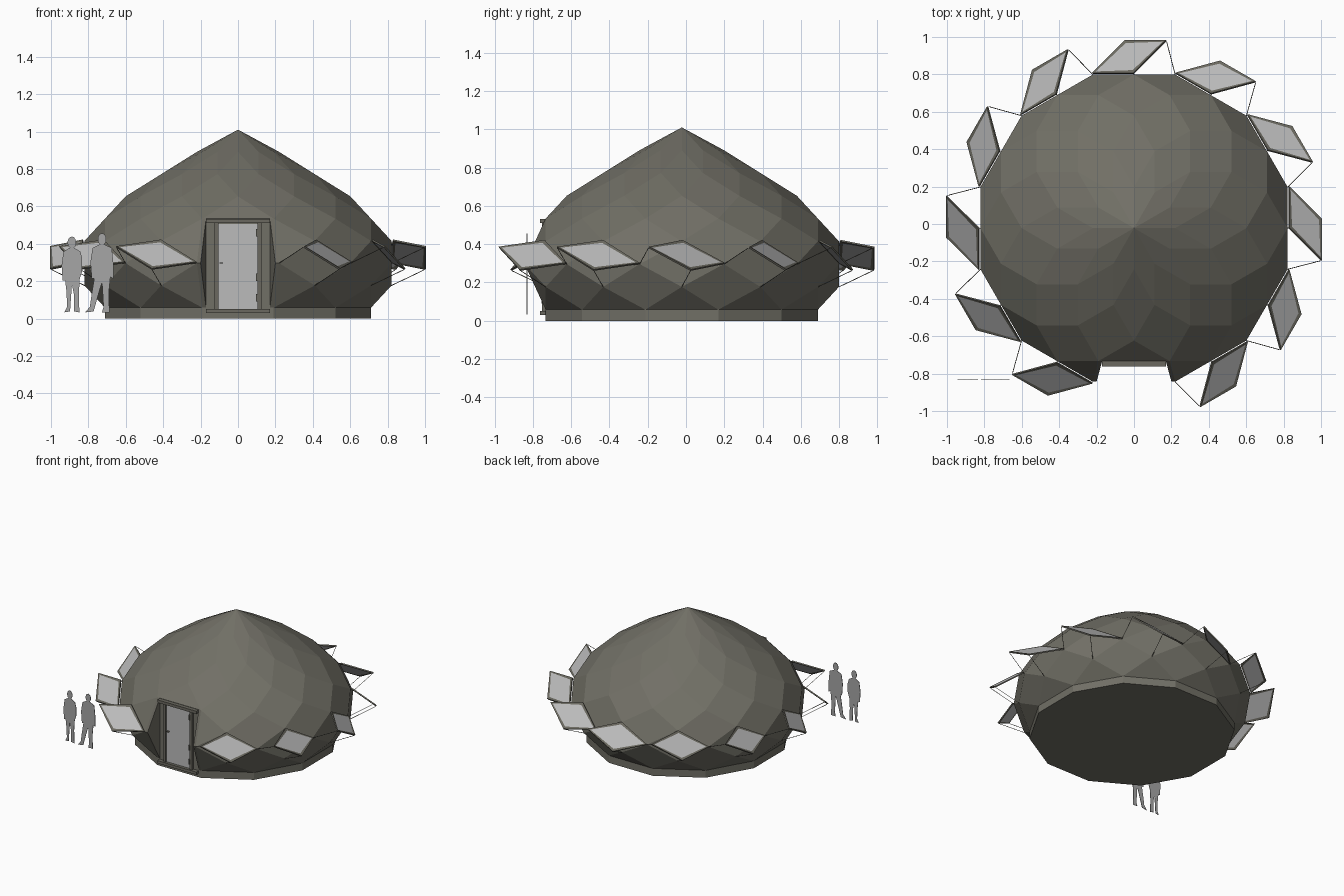
import bpy, bmesh, math
from mathutils import Vector, Matrix

if "Cube" in bpy.data.objects:
    bpy.data.objects.remove(bpy.data.objects["Cube"])

CY = -0.022                 # dome axis sits slightly forward
TOP, STEP, R = 1.01, 0.119, 0.85
FRONT = 18                  # angles are counted in 15 degree steps


def mat(name, r, g, b):
    m = bpy.data.materials.new(name)
    m.diffuse_color = (r, g, b, 1)
    m.use_nodes = True
    m.node_tree.nodes["Principled BSDF"].inputs["Base Color"].default_value = m.diffuse_color
    return m


OLIVE = mat("olive_shell", 0.165, 0.16, 0.132)
TRIM = mat("olive_trim", 0.145, 0.14, 0.115)
GLASS = mat("pale_glass", 0.5, 0.5, 0.5)
GREY = mat("figure_grey", 0.38, 0.38, 0.38)


def finish(bm, name, mats, fix=True):
    if fix:
        bmesh.ops.recalc_face_normals(bm, faces=bm.faces)
    me = bpy.data.meshes.new(name)
    bm.to_mesh(me)
    bm.free()
    for m in mats:
        me.materials.append(m)
    ob = bpy.data.objects.new(name, me)
    bpy.context.collection.objects.link(ob)
    return ob


def ring(k, a):
    """Point of ring k of the polar zonohedron at angle step a."""
    r = R * math.sin(k * math.pi / 12)
    t = math.radians(15 * a)
    return Vector((r * math.cos(t), r * math.sin(t) + CY, TOP - k * STEP))


def prism(bm, pts, off):
    """Closed slab between a polygon and its shifted copy."""
    n = len(pts)
    lo = [bm.verts.new(p) for p in pts]
    hi = [bm.verts.new(Vector(p) + Vector(off)) for p in pts]
    caps = [bm.faces.new(lo[::-1]), bm.faces.new(hi)]
    for i in range(n):
        j = (i + 1) % n
        bm.faces.new((lo[i], lo[j], hi[j], hi[i]))
    return caps


def box(name, x0, x1, y0, y1, z0, z1, m):
    bm = bmesh.new()
    prism(bm, [(x0, y0, z0), (x1, y0, z0), (x1, y1, z0), (x0, y1, z0)], (0, 0, z1 - z0))
    return finish(bm, name, [m])


# dome shell: rows of rhombic panels, cut away at the doorway
bm = bmesh.new()
for k in range(8):
    for m in range(12):
        a = 2 * m + (1 if k % 2 == 0 else 0)
        t, l, r = ring(k, a), ring(k + 1, a - 1), ring(k + 1, a + 1)
        b = ring(k + 2, a)
        poly = [t, l, b, r] if k < 7 else [t, l, r]
        if a == FRONT and k >= 3:
            if k > 3:
                continue
            poly = [t, l, r]
        elif a == FRONT + 1 and k in (4, 6):
            poly = [t, b, r]
        elif a == FRONT - 1 and k in (4, 6):
            poly = [t, l, b]
        bm.faces.new([bm.verts.new(p) for p in poly])
bmesh.ops.remove_doubles(bm, verts=bm.verts, dist=1e-4)
finish(bm, "dome_shell", [OLIVE])

# twelve-sided base plinth
bm = bmesh.new()
base = [ring(8, 2 * i + 1) for i in range(12)]
zb = base[0].z
prism(bm, [(p.x, p.y, 0) for p in base], (0, 0, zb))
finish(bm, "base_plinth", [OLIVE])

# triangular cheeks either side of the doorway
for s, name in ((-1, "left"), (1, "right")):
    bm = bmesh.new()
    prism(bm, [ring(k, FRONT + s) for k in (4, 6, 8)], (-0.02 * s, 0, 0))
    finish(bm, name + "_door_cheek", [TRIM])

# flat door wall, frame, glazed leaf and fittings
yd = ring(4, FRONT + 1).y
xw = ring(4, FRONT + 1).x
box("door_wall", -xw, xw, yd, yd + 0.01, zb - 0.01, TOP - 4 * STEP, OLIVE)
box("door_lintel", -0.17, 0.17, yd - 0.03, yd, 0.51, 0.532, TRIM)
box("door_sill", -0.17, 0.17, yd - 0.03, yd, 0.03, 0.052, TRIM)
for s, name in ((-1, "left"), (1, "right")):
    x0, x1 = sorted((s * 0.105, s * 0.125))
    box(name + "_door_jamb", x0, x1, yd - 0.02, yd, 0.052, 0.51, TRIM)
box("door_glass", -0.105, 0.105, yd - 0.007, yd, 0.052, 0.505, GLASS)
box("door_handle", -0.098, -0.08, yd - 0.022, yd - 0.007, 0.293, 0.3, TRIM)
for i, z in enumerate((0.09, 0.2, 0.44)):
    box("door_hinge_%d" % i, 0.096, 0.106, yd - 0.022, yd - 0.005, z, z + 0.04, TRIM)


# awning windows hinged on the upper edge of each middle panel
def rod(bm, p, q, rad=0.002):
    d = q - p
    rot = d.to_track_quat('Z', 'Y').to_matrix().to_4x4()
    bmesh.ops.create_cone(bm, cap_ends=True, segments=4, radius1=rad, radius2=rad,
                          depth=d.length, matrix=Matrix.Translation((p + q) / 2) @ rot)


for i in range(12):
    a = 2 * i
    if a == FRONT:
        continue
    top, side, far, low = ring(5, a), ring(6, a + 1), ring(6, a - 1), ring(7, a)
    out = Vector((math.cos(math.radians(15 * a)), math.sin(math.radians(15 * a)), 0))
    axis = (side - top).normalized()
    turn = min((Matrix.Rotation(s * math.radians(57), 3, axis) for s in (-1, 1)),
               key=lambda M: -(M @ (far - top)).dot(out))
    far2, low2 = top + turn @ (far - top), top + turn @ (low - top)
    nrm = turn @ out
    bm = bmesh.new()
    shift = out * 0.004
    caps = prism(bm, [p + shift for p in (top, far2, low2, side)], nrm * 0.01)
    bmesh.ops.recalc_face_normals(bm, faces=bm.faces)
    bmesh.ops.inset_individual(bm, faces=caps, thickness=0.021, depth=-0.002)
    for f in caps:
        f.material_index = 1
    finish(bm, "awning_window_%02d" % i, [TRIM, GLASS])
    bm = bmesh.new()
    rod(bm, low, low2)
    rod(bm, far, far2)
    finish(bm, "window_stays_%02d" % i, [TRIM])


# two flat scale figures standing by the entrance
def figure(name, x, z, outline):
    bm = bmesh.new()
    prism(bm, [(x + u, -0.832, z + v) for u, v in outline], (0, 0.003, 0))
    head = Matrix.Translation((x, -0.8305, z + outline[0][1] + 0.028)) @ \
        Matrix.Diagonal((0.023, 1, 0.032, 1)) @ Matrix.Rotation(math.pi / 2, 4, 'X')
    bmesh.ops.create_cone(bm, cap_ends=True, segments=14, radius1=1, radius2=1,
                          depth=0.003, matrix=head)
    finish(bm, name, [GREY])


figure("left_figure", -0.888, 0.033, [
    (-0.012, 0.345), (-0.045, 0.325), (-0.055, 0.25), (-0.05, 0.17), (-0.036, 0.17),
    (-0.03, 0.12), (-0.025, 0.03), (-0.04, 0.0), (-0.01, 0.005), (0.0, 0.15),
    (0.01, 0.1), (0.012, 0.005), (0.04, 0.0), (0.037, 0.1), (0.042, 0.18),
    (0.055, 0.22), (0.055, 0.29), (0.045, 0.325), (0.012, 0.345)])
figure("right_figure", -0.727, 0.033, [
    (-0.012, 0.363), (-0.05, 0.345), (-0.062, 0.27), (-0.055, 0.18), (-0.042, 0.18),
    (-0.055, 0.1), (-0.065, 0.03), (-0.09, 0.0), (-0.045, 0.005), (-0.01, 0.13),
    (0.0, 0.16), (0.008, 0.03), (0.0, 0.0), (0.04, 0.0), (0.036, 0.1),
    (0.045, 0.19), (0.06, 0.18), (0.062, 0.25), (0.052, 0.345), (0.012, 0.363)])
